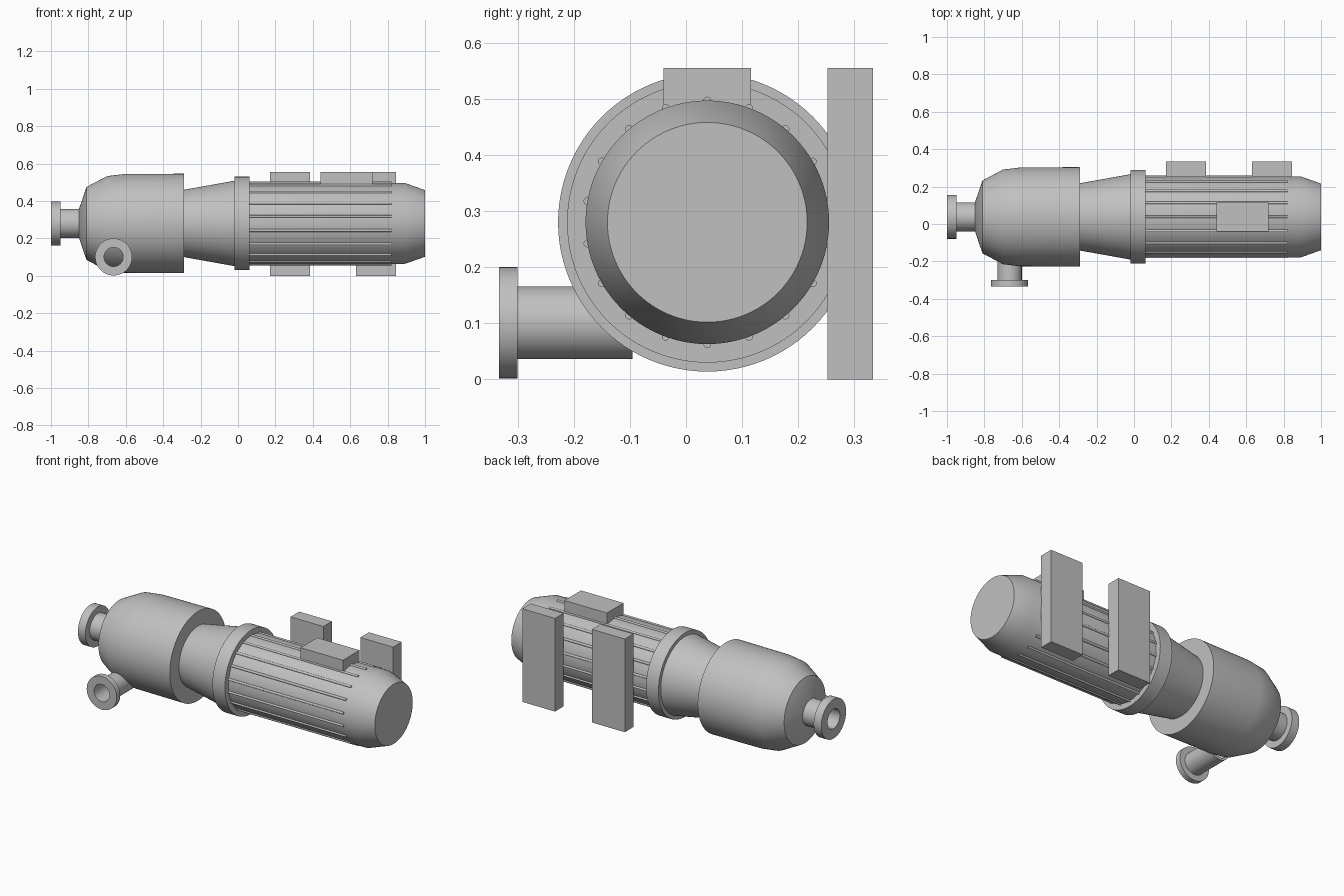
import bpy, bmesh, math
from mathutils import Matrix, Vector

if "Cube" in bpy.data.objects:
    bpy.data.objects.remove(bpy.data.objects["Cube"], do_unlink=True)

AXIS = Vector((0, 0.038, 0.28))          # shaft line of the pump and motor
ALONG_X = Matrix.Rotation(math.pi / 2, 4, 'Y')
ALONG_Y = Matrix.Rotation(-math.pi / 2, 4, 'X')

paint = bpy.data.materials.new("grey paint")
paint.use_nodes = True
GREY = (0.53, 0.53, 0.53, 1)
paint.diffuse_color = GREY
paint.node_tree.nodes["Principled BSDF"].inputs["Base Color"].default_value = GREY


def finish(name, bm, matrix=Matrix(), smooth=True):
    bmesh.ops.recalc_face_normals(bm, faces=bm.faces)
    bm.transform(matrix)
    mesh = bpy.data.meshes.new(name)
    bm.to_mesh(mesh)
    bm.free()
    mesh.materials.append(paint)
    obj = bpy.data.objects.new(name, mesh)
    bpy.context.collection.objects.link(obj)
    if smooth:
        bpy.ops.object.select_all(action='DESELECT')
        obj.select_set(True)
        bpy.context.view_layer.objects.active = obj
        bpy.ops.object.shade_smooth_by_angle(angle=math.radians(25))
    return obj


def lathe(name, profile, centre, turn, closed=False, sides=64):
    """Spin (position, radius) points about the given axis."""
    bm = bmesh.new()
    rings = []
    for pos, rad in profile:
        rings.append([bm.verts.new((rad * math.cos(a), rad * math.sin(a), pos))
                      for a in (math.tau * i / sides for i in range(sides))])
    pairs = list(zip(rings, rings[1:]))
    if closed:
        pairs.append((rings[-1], rings[0]))
    else:
        bm.faces.new(rings[0])
        bm.faces.new(rings[-1])
    for a, b in pairs:
        for i in range(sides):
            j = (i + 1) % sides
            bm.faces.new((a[i], a[j], b[j], b[i]))
    return finish(name, bm, Matrix.Translation(centre) @ turn)


def box(name, low, high):
    low, high = Vector(low), Vector(high)
    bm = bmesh.new()
    bmesh.ops.create_cube(bm, size=1)
    place = Matrix.Translation((low + high) / 2) @ Matrix.Diagonal((*(high - low), 1))
    return finish(name, bm, place, smooth=False)


def nozzle(name, start, neck, end, flange_r, pipe_r, bore_r, centre, turn):
    """Flanged open pipe."""
    lathe(name, [(start, bore_r), (start, flange_r), (neck, flange_r),
                 (neck, pipe_r), (end, pipe_r), (end, bore_r)], centre, turn, True)


# Pump body, from the inlet to the motor
lathe("pump_casing", [(-0.85, 0.078), (-0.81, 0.195), (-0.70, 0.253), (-0.61, 0.264),
                      (-0.29, 0.266)], AXIS, ALONG_X, sides=96)
lathe("coupling_cone", [(-0.30, 0.178), (-0.02, 0.228)], AXIS, ALONG_X)
lathe("motor_flange", [(-0.02, 0.25), (0.062, 0.25)], AXIS, ALONG_X, sides=96)
lathe("motor_housing", [(0.05, 0.217), (0.89, 0.217), (1.0, 0.178)], AXIS, ALONG_X, sides=96)

# Inlet and outlet
nozzle("inlet_nozzle", -1.0, -0.95, -0.83, 0.117, 0.078, 0.058, AXIS, ALONG_X)
nozzle("outlet_nozzle", -0.333, -0.30, -0.095, 0.099, 0.065, 0.051,
       Vector((-0.665, 0, 0.101)), ALONG_Y)

# Cooling ribs around the motor
RIBS = 18
for i in range(RIBS):
    a = math.tau * i / RIBS
    offset = Vector((0, math.sin(a), math.cos(a))) * 0.217
    lathe(f"cooling_rib_{i + 1}", [(0.05, 0.007), (0.82, 0.007)],
          AXIS + offset, ALONG_X, sides=12)

# Terminal box and mounting plates
box("terminal_box", (0.44, -0.04, 0.45), (0.72, 0.116, 0.555))
for name, x in (("inner_mounting_plate", 0.17), ("outer_mounting_plate", 0.63)):
    box(name, (x, 0.252, 0), (x + 0.216, 0.333, 0.555))
